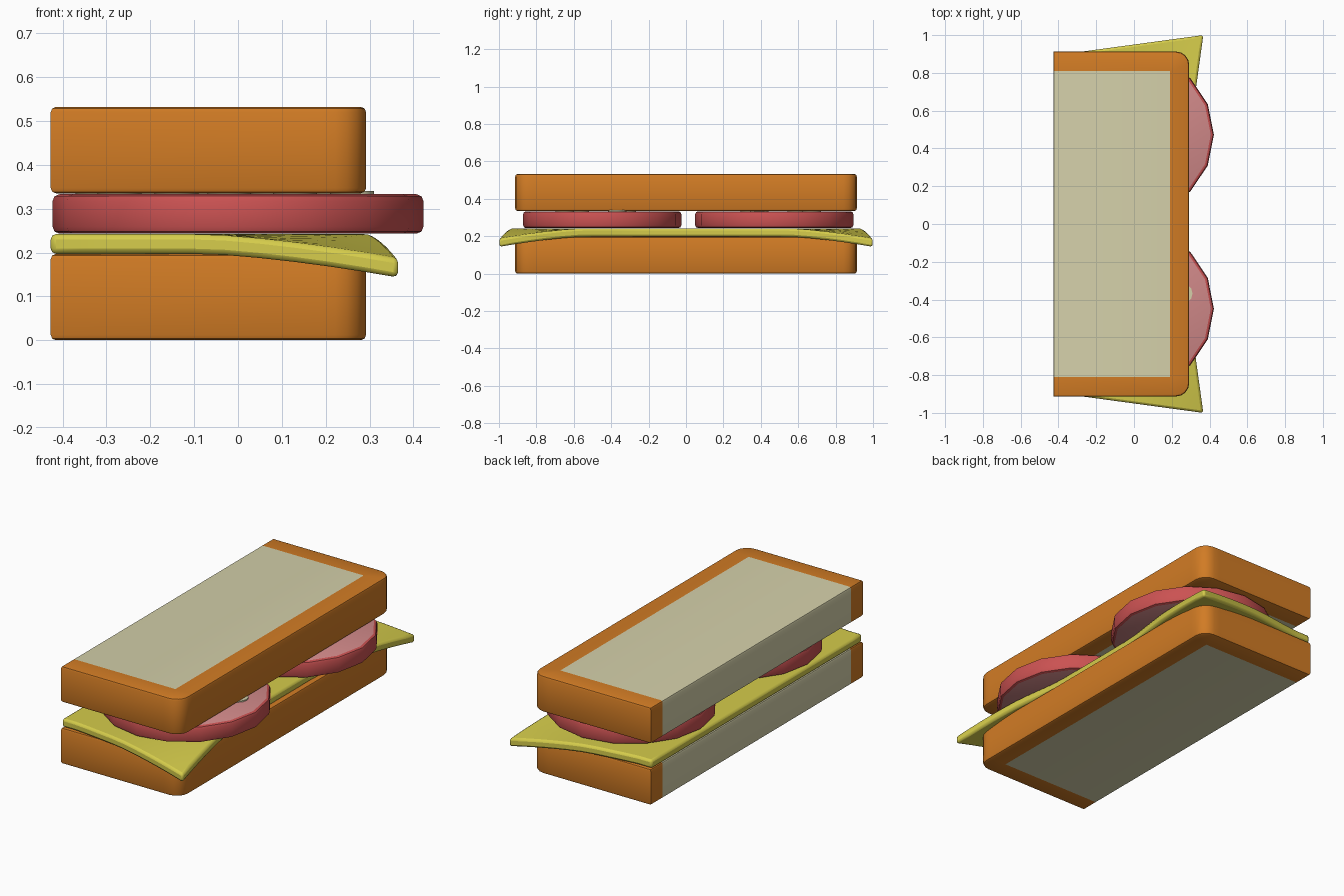
import bpy, bmesh, math
from mathutils import Vector

if "Cube" in bpy.data.objects:
    bpy.data.objects.remove(bpy.data.objects["Cube"])


def material(name, r, g, b):
    m = bpy.data.materials.new(name)
    m.diffuse_color = (r, g, b, 1)
    m.use_nodes = True
    m.node_tree.nodes["Principled BSDF"].inputs["Base Color"].default_value = m.diffuse_color
    return m


CRUST = material("crust orange", 0.64, 0.20, 0.018)
CRUMB = material("crumb cream", 0.66, 0.63, 0.40)
CHEESE = material("cheese yellow", 0.66, 0.60, 0.07)
RIM = material("salami red", 0.60, 0.085, 0.085)
MEAT = material("salami pink", 0.66, 0.26, 0.26)


def finish(name, bm, mats, angle=35):
    bmesh.ops.recalc_face_normals(bm, faces=bm.faces[:])
    me = bpy.data.meshes.new(name)
    bm.to_mesh(me)
    bm.free()
    for m in mats:
        me.materials.append(m)
    ob = bpy.data.objects.new(name, me)
    bpy.context.collection.objects.link(ob)
    bpy.ops.object.select_all(action='DESELECT')
    ob.select_set(True)
    bpy.context.view_layer.objects.active = ob
    bpy.ops.object.shade_smooth_by_angle(angle=math.radians(angle))
    return ob


# Half slice of bread: square at the cut side, rounded at the outer corners
def bread(name, z0, z1):
    x0, x1, hy, r = -0.427, 0.292, 0.913, 0.07
    pts = [(x0, hy), (x0, -hy)]
    for sign, start in ((-1, -90), (1, 0)):
        for i in range(5):
            a = math.radians(start + i * 22.5)
            pts.append((x1 - r + r * math.cos(a), sign * (hy - r) + r * math.sin(a)))
    bm = bmesh.new()
    base = bm.faces.new([bm.verts.new((x, y, z0)) for x, y in pts])
    ext = bmesh.ops.extrude_face_region(bm, geom=[base])
    for v in ext["geom"]:
        if isinstance(v, bmesh.types.BMVert):
            v.co.z = z1
    rims = [e for e in bm.edges if abs(e.verts[0].co.z - e.verts[1].co.z) < 1e-5]
    bmesh.ops.bevel(bm, geom=rims, offset=0.012, segments=2, profile=0.5, affect='EDGES')
    # cut along the crust border, then colour the inside as crumb
    for co, no in (((0.19, 0, 0), (1, 0, 0)), ((0, 0.81, 0), (0, 1, 0)), ((0, -0.81, 0), (0, 1, 0))):
        bmesh.ops.bisect_plane(bm, geom=bm.verts[:] + bm.edges[:] + bm.faces[:],
                               plane_co=co, plane_no=no)
    for f in bm.faces:
        c = f.calc_center_bounds()
        f.material_index = 1 if abs(c.y) < 0.81 and c.x < 0.19 else 0
    finish(name, bm, [CRUST, CRUMB])


bread("bottom_bread", 0.0, 0.197)
bread("top_bread", 0.335, 0.532)


# Cheese sheet with two drooping outer corners
def cheese():
    nx, ny = 10, 24
    bm = bmesh.new()
    grid = []
    for i in range(nx + 1):
        row = []
        for j in range(ny + 1):
            s, t = i / nx, 2 * j / ny - 1
            right = 0.27 + 0.097 * max(0, (abs(t) - 0.3) / 0.7)
            x = -0.427 + s * (right + 0.427)
            y = t * (0.905 + 0.095 * max(0, (s - 0.12) / 0.88))
            u = min(1, max(0, (x + 0.08) / 0.445))
            v = min(1, max(0, (abs(y) - 0.55) / 0.45))
            row.append(bm.verts.new((x, y, 0.242 - 0.056 * (u * v) ** 1.3)))
        grid.append(row)
    for i in range(nx):
        for j in range(ny):
            bm.faces.new((grid[i][j], grid[i + 1][j], grid[i + 1][j + 1], grid[i][j + 1]))
    # thicken downwards
    ext = bmesh.ops.extrude_face_region(bm, geom=bm.faces[:])
    for v in ext["geom"]:
        if isinstance(v, bmesh.types.BMVert):
            v.co.z -= 0.045
    ob = finish("cheese_slice", bm, [CHEESE])
    bev = ob.modifiers.new("soft edge", 'BEVEL')
    bev.width, bev.segments = 0.012, 2
    bev.limit_method, bev.angle_limit = 'ANGLE', math.radians(50)


cheese()


# Salami discs: red rim, pink faces, pale flecks of fat
def disc(bm, x, y, z0, z1, r, n, bevel):
    made = bmesh.ops.create_cone(bm, cap_ends=True, segments=n, radius1=r, radius2=r, depth=z1 - z0)
    bmesh.ops.translate(bm, verts=made["verts"], vec=Vector((x, y, (z0 + z1) / 2)))
    if bevel:
        rims = [e for e in bm.edges if abs(e.verts[0].co.z - e.verts[1].co.z) < 1e-5]
        bmesh.ops.bevel(bm, geom=rims, offset=bevel, segments=2, profile=0.5, affect='EDGES')


FLECKS = [(0.26, 0.08), (0.13, -0.2), (-0.02, 0.13), (-0.14, -0.12), (-0.27, 0.1)]
for label, cy, side in (("front", -0.448, 1), ("back", 0.472, -1)):
    bm = bmesh.new()
    disc(bm, 0, cy, 0.243, 0.333, 0.423, 16, 0.016)
    bm.normal_update()
    for f in bm.faces:
        f.material_index = 1 if abs(f.normal.z) > 0.99 else 0
    finish(label + "_salami", bm, [RIM, MEAT])
    bm = bmesh.new()
    for fx, fy in FLECKS:
        disc(bm, fx if side > 0 else fx - 0.05, cy + side * fy, 0.332, 0.340, 0.05, 12, 0)
    finish(label + "_salami_flecks", bm, [CRUMB])
